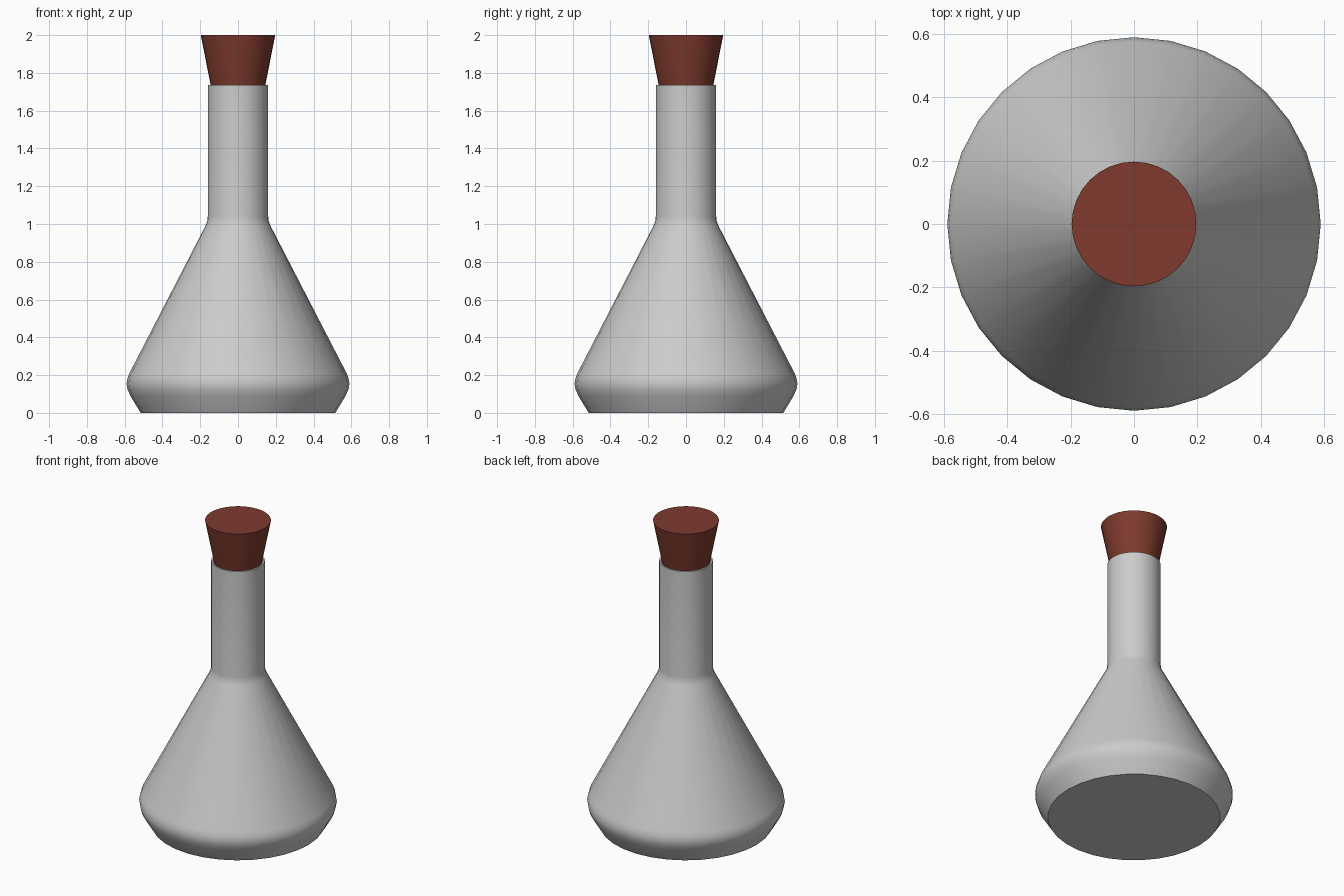
import bpy, bmesh, math

if "Cube" in bpy.data.objects:
    bpy.data.objects.remove(bpy.data.objects["Cube"])

SIDES = 32


def lathe(name, profile, angle, color=None):
    """Spin a (radius, z) profile around z; zero-radius points become poles."""
    bm = bmesh.new()
    rings = []
    for r, z in profile:
        if r == 0:
            rings.append([bm.verts.new((0, 0, z))] * SIDES)
        else:
            rings.append([bm.verts.new((r * math.cos(2 * math.pi * i / SIDES),
                                        r * math.sin(2 * math.pi * i / SIDES), z))
                          for i in range(SIDES)])
    for a, b in zip(rings, rings[1:]):
        for i in range(SIDES):
            j = (i + 1) % SIDES
            bm.faces.new(list(dict.fromkeys((a[i], a[j], b[j], b[i]))))
    mesh = bpy.data.meshes.new(name)
    bm.to_mesh(mesh)
    bm.free()
    obj = bpy.data.objects.new(name, mesh)
    bpy.context.collection.objects.link(obj)
    bpy.ops.object.select_all(action='DESELECT')
    obj.select_set(True)
    bpy.context.view_layer.objects.active = obj
    bpy.ops.object.shade_smooth_by_angle(angle=math.radians(angle))
    if color:
        mat = bpy.data.materials.new(name + "_material")
        mat.diffuse_color = color
        mat.use_nodes = True
        mat.node_tree.nodes["Principled BSDF"].inputs["Base Color"].default_value = mat.diffuse_color
        mesh.materials.append(mat)
    return obj


# Conical flask: outer wall, open rim, thin inner wall
lathe("flask", [
    (0, 0), (0.515, 0), (0.57, 0.09), (0.585, 0.125), (0.59, 0.155), (0.585, 0.185),
    (0.575, 0.21), (0.172, 0.99), (0.163, 1.015), (0.16, 1.04), (0.16, 1.735),
    (0.15, 1.735), (0.15, 1.035), (0.163, 0.985), (0.565, 0.205), (0.58, 0.155),
    (0.56, 0.09), (0.51, 0.01), (0, 0.01)], 40)

# Tapered stopper pushed into the neck
lathe("stopper", [(0, 1.6), (0.118, 1.6), (0.197, 2.0), (0, 2.0)], 40,
      (0.21, 0.042, 0.027, 1))
